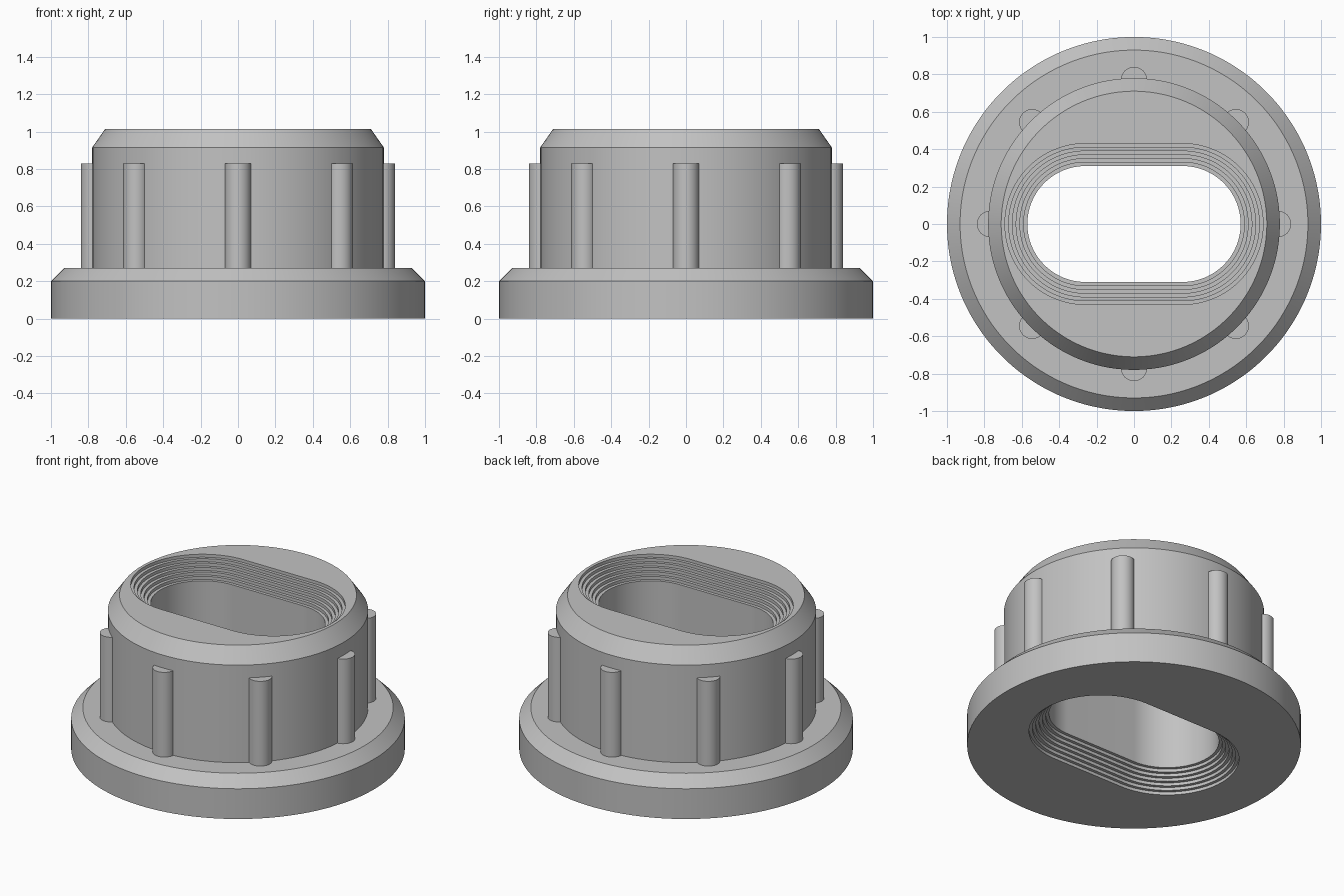
import bpy, bmesh
from math import cos, sin, pi, radians

cube = bpy.data.objects.get("Cube")
if cube:
    bpy.data.objects.remove(cube)

grey = bpy.data.materials.new("plain_grey")
grey.use_nodes = True
colour = (0.54, 0.54, 0.54, 1)
grey.diffuse_color = colour
grey.node_tree.nodes["Principled BSDF"].inputs["Base Color"].default_value = colour

N = 128           # points in every ring
TOP = 1.015       # full height
SLOT_HALF = 0.26  # half length of the slot's straight sides
STEPS = 6
STEP = 0.02


def finish(obj):
    obj.data.materials.append(grey)
    bpy.ops.object.select_all(action='DESELECT')
    obj.select_set(True)
    bpy.context.view_layer.objects.active = obj
    bpy.ops.object.shade_smooth_by_angle(angle=radians(30))


def circle(r, z):
    angles = [-pi / 2 + (i + 0.5) * 2 * pi / N for i in range(N)]
    return [(r * cos(a), r * sin(a), z) for a in angles]


def slot(r, z):
    half = N // 2
    arc = [-pi / 2 + pi * i / (half - 1) for i in range(half)]
    right = [(SLOT_HALF + r * cos(a), r * sin(a), z) for a in arc]
    return right + [(-x, -y, z) for x, y, z in right]


# Outside: chamfered flange, then chamfered collar
rings = [circle(r, z) for r, z in
         [(1, 0), (1, 0.2), (0.93, 0.27), (0.78, 0.27), (0.78, 0.915), (0.71, TOP)]]

# Inside: stepped mouth at the top, mirrored at the bottom
wide, narrow = 0.43, 0.43 - STEPS * STEP
mouth = [(wide, 0)]
for i in range(STEPS):
    depth = (i + 1) * STEP
    mouth += [(wide - i * STEP, depth), (wide - depth, depth)]
rings += [slot(r, TOP - d) for r, d in mouth]
rings += [slot(r, d) for r, d in reversed(mouth)]

# Loft all rings into one closed body
bm = bmesh.new()
loops = [[bm.verts.new(p) for p in ring] for ring in rings]
for a, b in zip(loops, loops[1:] + loops[:1]):
    for i in range(N):
        j = (i + 1) % N
        bm.faces.new((a[i], a[j], b[j], b[i]))
bmesh.ops.recalc_face_normals(bm, faces=bm.faces)
mesh = bpy.data.meshes.new("flanged_collar")
bm.to_mesh(mesh)
bm.free()
collar = bpy.data.objects.new("flanged_collar", mesh)
bpy.context.collection.objects.link(collar)
finish(collar)

# Eight round grip ribs around the collar
RIB_BASE, RIB_TOP = 0.26, 0.83
for k in range(8):
    a = k * pi / 4
    bpy.ops.mesh.primitive_cylinder_add(
        vertices=32, radius=0.07, depth=RIB_TOP - RIB_BASE,
        location=(0.77 * cos(a), 0.77 * sin(a), (RIB_BASE + RIB_TOP) / 2))
    rib = bpy.context.object
    rib.name = f"grip_rib_{k + 1}"
    finish(rib)
